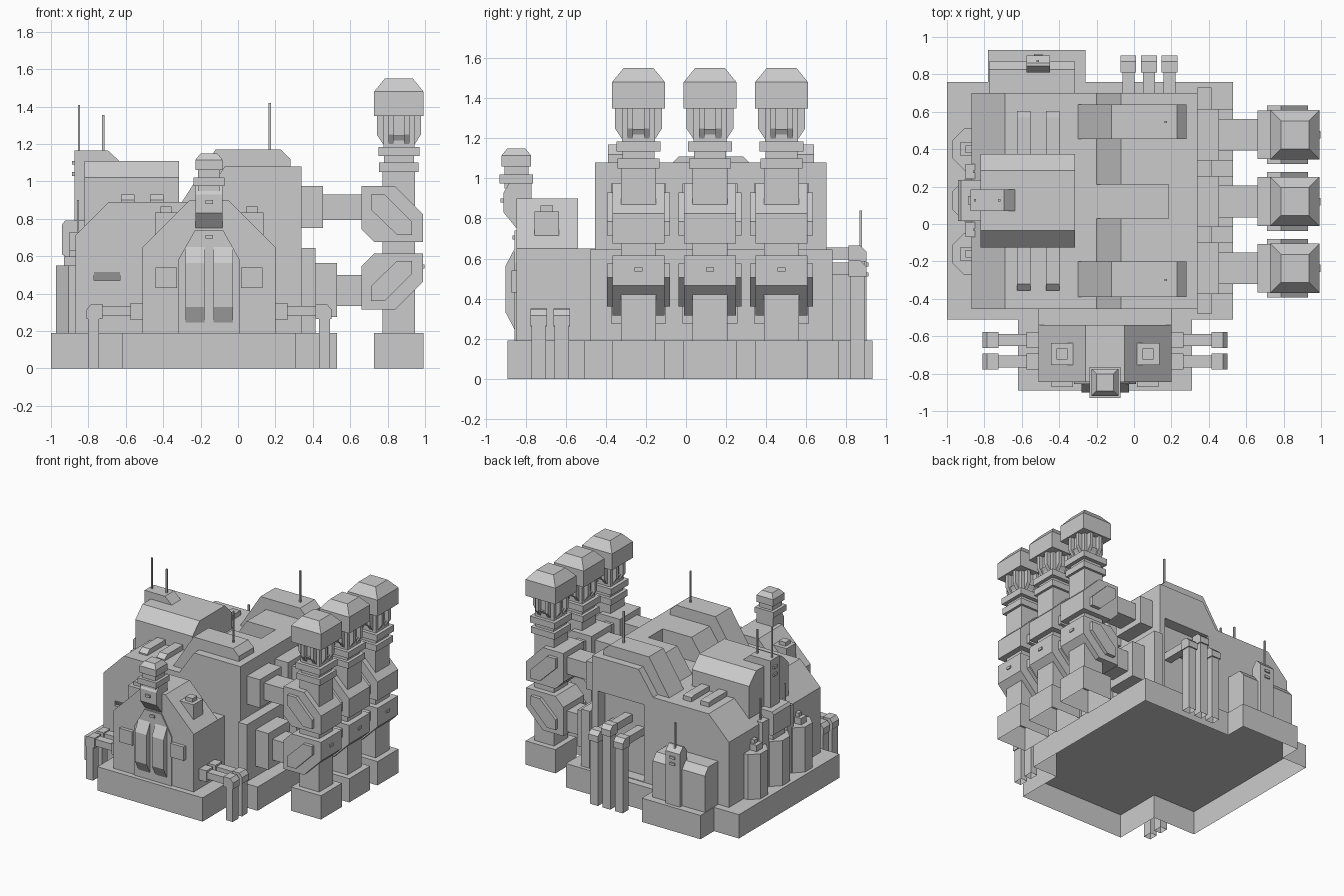
import bpy, bmesh
from math import pi, cos, sin


def make(name, bm):
    bmesh.ops.recalc_face_normals(bm, faces=bm.faces)
    me = bpy.data.meshes.new(name)
    bm.to_mesh(me)
    bm.free()
    ob = bpy.data.objects.new(name, me)
    bpy.context.collection.objects.link(ob)
    return ob


def prism(name, pts, axis, a, b, closed=True):
    """Extrude a 2D profile along an axis: x uses (y,z), y uses (x,z), z uses (x,y)."""
    place = {'x': lambda p, t: (t, p[0], p[1]),
             'y': lambda p, t: (p[0], t, p[1]),
             'z': lambda p, t: (p[0], p[1], t)}[axis]
    bm = bmesh.new()
    lo = [bm.verts.new(place(p, a)) for p in pts]
    hi = [bm.verts.new(place(p, b)) for p in pts]
    if closed:
        bm.faces.new(lo)
    bm.faces.new(hi)
    n = len(pts)
    for i in range(n):
        bm.faces.new((lo[i], lo[(i + 1) % n], hi[(i + 1) % n], hi[i]))
    return make(name, bm)


def box(name, x0, x1, y0, y1, z0, z1, closed=True):
    return prism(name, [(x0, y0), (x1, y0), (x1, y1), (x0, y1)], 'z', z0, z1, closed)


def tower(name, cx, cy, rings):
    """Square column made of (half width, z) rings."""
    bm = bmesh.new()
    loops = [[bm.verts.new((cx + sx * h, cy + sy * h, z))
              for sx, sy in ((-1, -1), (1, -1), (1, 1), (-1, 1))] for h, z in rings]
    bm.faces.new(loops[0])
    bm.faces.new(loops[-1])
    for p, q in zip(loops, loops[1:]):
        for i in range(4):
            bm.faces.new((p[i], p[(i + 1) % 4], q[(i + 1) % 4], q[i]))
    return make(name, bm)


def antenna(x, y, z0, z1):
    box("antenna", x - .006, x + .006, y - .006, y + .006, z0, z1)


def cut(target, cutter):
    m = target.modifiers.new("cut", 'BOOLEAN')
    m.object = cutter
    m.solver = 'EXACT'
    cutter.hide_render = True
    cutter.hide_viewport = True


# Stepped foundation shell, open underneath
prism("foundation", [(-1, -.51), (-.62, -.51), (-.62, -.89), (.31, -.89), (.31, -.51), (.53, -.51),
                     (.53, .76), (-.26, .76), (-.26, .93), (-.78, .93), (-.78, .76), (-1, .76)],
      'z', 0, .19, False)

# Main hall with roof notch, rear doorway and front vent
hall = prism("main_hall", [(-.87, .19), (.34, .19), (.34, 1.08), (-.07, 1.08), (-.2, .89),
                           (-.69, .89), (-.87, .71)], 'y', -.455, .70)
cut(hall, box("roof_notch_cutter", -.3, .185, .03, .21, .89, 1.3))
cut(hall, box("doorway_cutter", -.12, .29, .61, .8, .195, .81))
cut(hall, prism("vent_cutter", [(-.6, .47), (-.43, .47), (-.455, .515), (-.6, .515)], 'x', -.77, -.63))

# Roof ribs with antennas
for y0, y1, ya in ((-.39, -.2, -.3), (.455, .64, .545)):
    prism("roof_rib", [(-.31, .87), (.28, .87), (.28, 1.12), (.23, 1.17), (-.12, 1.17), (-.30, .89)],
          'y', y0, y1)
    antenna(.17, ya, 1.15, 1.42)

# Roof rails
for x in (-.59, -.435):
    prism("roof_rail", [(-.355, .88), (.605, .88), (.605, .925), (.57, .93), (-.32, .93), (-.355, .9)],
          'x', x - .036, x + .036)

# Roof housing and dormer
prism("roof_housing", [(-.125, .7), (.375, .7), (.375, 1.02), (.285, 1.11), (-.035, 1.11), (-.125, 1.02)],
      'x', -.82, -.315)
prism("dormer", [(-.875, .75), (-.635, .75), (-.635, 1.11), (-.695, 1.165), (-.875, 1.165)],
      'y', .07, .185)
for z in (1.04, 1.1):
    box("dormer_lamp", -.887, -.87, .105, .15, z - .01, z + .01)
antenna(-.85, .127, 1.15, 1.41)
antenna(-.72, .127, 1.1, 1.355)

# Left side silos and centre block
for y in (-.16, .40, .125):
    r = .122
    octo = [(-.86 + r * cos(pi / 8 + i * pi / 4), y + r * sin(pi / 8 + i * pi / 4)) for i in range(8)]
    prism("silo", octo, 'z', .19, .55)
    if y != .125:
        box("silo_cap", -.93, -.84, y - .035, y + .035, .54, .60)
        box("silo_pipe", -.9, -.8, y - .02, y + .02, .59, .63)
prism("centre_block", [(-.94, .61), (-.925, .6), (-.8, .6), (-.8, .79), (-.925, .79), (-.94, .77)],
      'y', .015, .235)
box("centre_block_stem", -.91, -.8, .05, .2, .19, .62)
for y in (-.03, .28):
    box("side_block", -.9, -.82, y - .04, y + .04, .19, .73)
    antenna(-.855, y, .72, .9)

# Wall plinth on the right side
box("side_plinth", .34, .415, -.48, .73, .19, .645)

# Three exhaust stacks
hexa = [(.71, .93), (.785, .93), (.93, .785), (.93, .715), (.85, .715), (.71, .85)]
elbow = [(.66, .975), (.84, .975), (.99, .825), (.99, .675), (.73, .675), (.66, .745)]
flip = lambda pts: [(x, 1.29 - z) for x, z in pts]
cx = .86
for y in (-.237, .12, .477):
    box("stack_foot", cx - .132, cx + .132, y - .132, y + .132, 0, .19, False)
    box("stack_column", .772, .945, y - .0875, y + .0875, .19, 1.06)
    for f in (lambda p: p, flip):
        prism("stack_elbow", f(elbow), 'y', y - .13, y + .13)
        prism("elbow_panel", f(hexa), 'y', y - .157, y + .157)
    box("elbow_lamp", .98, .998, y - .02, y + .02, .535, .555)
    box("upper_flange", .3, .455, y - .137, y + .137, .75, .975)
    box("upper_duct", .44, .67, y - .085, y + .085, .795, .93)
    box("lower_flange", .4, .53, y - .137, y + .137, .275, .565)
    box("lower_duct", .52, .67, y - .085, y + .085, .335, .5)
    tower("stack_rings", cx, y, [(.105, 1.05), (.105, 1.10), (.08, 1.10), (.08, 1.135), (.11, 1.135),
                                 (.11, 1.185), (.083, 1.185), (.083, 1.36)])
    # Paired brackets with a slot and small wedge on every side
    fin = [(-.085, 1.2), (.085, 1.2), (.118, 1.25), (.118, 1.36), (-.118, 1.36), (-.118, 1.25)]
    for s in (-1, 1):
        a, b = sorted((s * .028, s * .056))
        prism("stack_bracket", [(cx + u, z) for u, z in fin], 'y', y + a, y + b)
        prism("stack_bracket", [(y + u, z) for u, z in fin], 'x', cx + a, cx + b)
    wedge = [(-.08, 1.215), (.08, 1.215), (.1, 1.247), (-.1, 1.247)]
    prism("slot_wedge", [(cx + u, z) for u, z in wedge], 'y', y - .028, y + .028)
    prism("slot_wedge", [(y + u, z) for u, z in wedge], 'x', cx - .028, cx + .028)
    tower("stack_cap", cx, y, [(.132, 1.35), (.132, 1.48), (.075, 1.55)])

# Front annex with gabled roof
mx = -.155
prism("annex_hall", [(-.51, .19), (.2, .19), (.2, .65), (-.51, .65)], 'y', -.545, -.455)
prism("annex_roof", [(-.51, .19), (.2, .19), (.2, .65), (-.05, .9), (-.26, .9), (-.51, .65)],
      'y', -.845, -.54)
for s in (-1, 1):
    fx = lambda d: mx + s * d
    bx = lambda n, a, b, *r: box(n, min(fx(a), fx(b)), max(fx(a), fx(b)), *r)
    bx("annex_clamp", .17, .285, -.872, -.83, .43, .54)
    tower("roof_vent", fx(.23), -.695, [(.06, .65), (.06, .835), (.03, .835), (.03, .865)])
    # Front shutters
    prism("front_shutter", [(-.83, .245), (-.855, .245), (-.9, .33), (-.9, .565), (-.855, .65), (-.83, .65)],
          'x', fx(.075) - .052, fx(.075) + .052)
    # Bent side pipes
    for y in (-.62, -.735):
        bx("pipe_socket", .34, .42, y - .042, y + .042, .26, .35)
        bx("side_pipe", .41, .58, y - .032, y + .032, .28, .335)
        prism("pipe_elbow", [(fx(d), z) for d, z in
                             ((.57, .265), (.655, .265), (.655, .315), (.63, .345), (.57, .345))],
              'y', y - .042, y + .042)
        bx("pipe_drop", .588, .648, y - .036, y + .036, 0, .28, False)

# Front arch and small chimney
prism("front_arch", [(-.32, .19), (.01, .19), (.01, .58), (-.08, .74), (-.23, .74), (-.32, .58)],
      'y', -.855, -.7)
prism("chimney_base", [(-.845, .75), (-.91, .83), (-.91, .93), (-.88, .98), (-.77, .98), (-.77, .75)],
      'x', mx - .073, mx + .073)
box("chimney_lamp", mx - .02, mx + .02, -.925, -.9, .88, .9)
box("arch_lamp", mx - .02, mx + .02, -.865, -.85, .695, .715)
tower("chimney", mx, -.847, [(.06, .95), (.06, .975), (.083, .975), (.083, 1.02), (.06, 1.02),
                             (.06, 1.06), (.073, 1.06), (.073, 1.115), (.045, 1.15)])

# Rear pipes
for x, z in ((-.03, .55), (.08, .625), (.19, .55)):
    box("rear_pipe", x - .032, x + .032, .6, .83, z - .03, z + .03)
    prism("rear_pipe_elbow", [(.81, z - .04), (.9, z - .04), (.9, z + .01), (.87, z + .04), (.81, z + .04)],
          'x', x - .042, x + .042)
    box("rear_pipe_drop", x - .034, x + .034, .82, .89, 0, z - .03, False)

# Rear cabinet
prism("rear_cabinet", [(.69, .19), (.87, .19), (.87, .48), (.825, .535), (.69, .535)], 'x', -.775, -.315)
prism("rear_cabinet_tower", [(.81, .19), (.9, .19), (.9, .61), (.86, .655), (.845, .655), (.81, .61)],
      'x', -.575, -.45)
for z in (.52, .57):
    box("cabinet_lamp", -.535, -.49, .89, .91, z - .01, z + .01)
antenna(-.515, .872, .62, .84)
